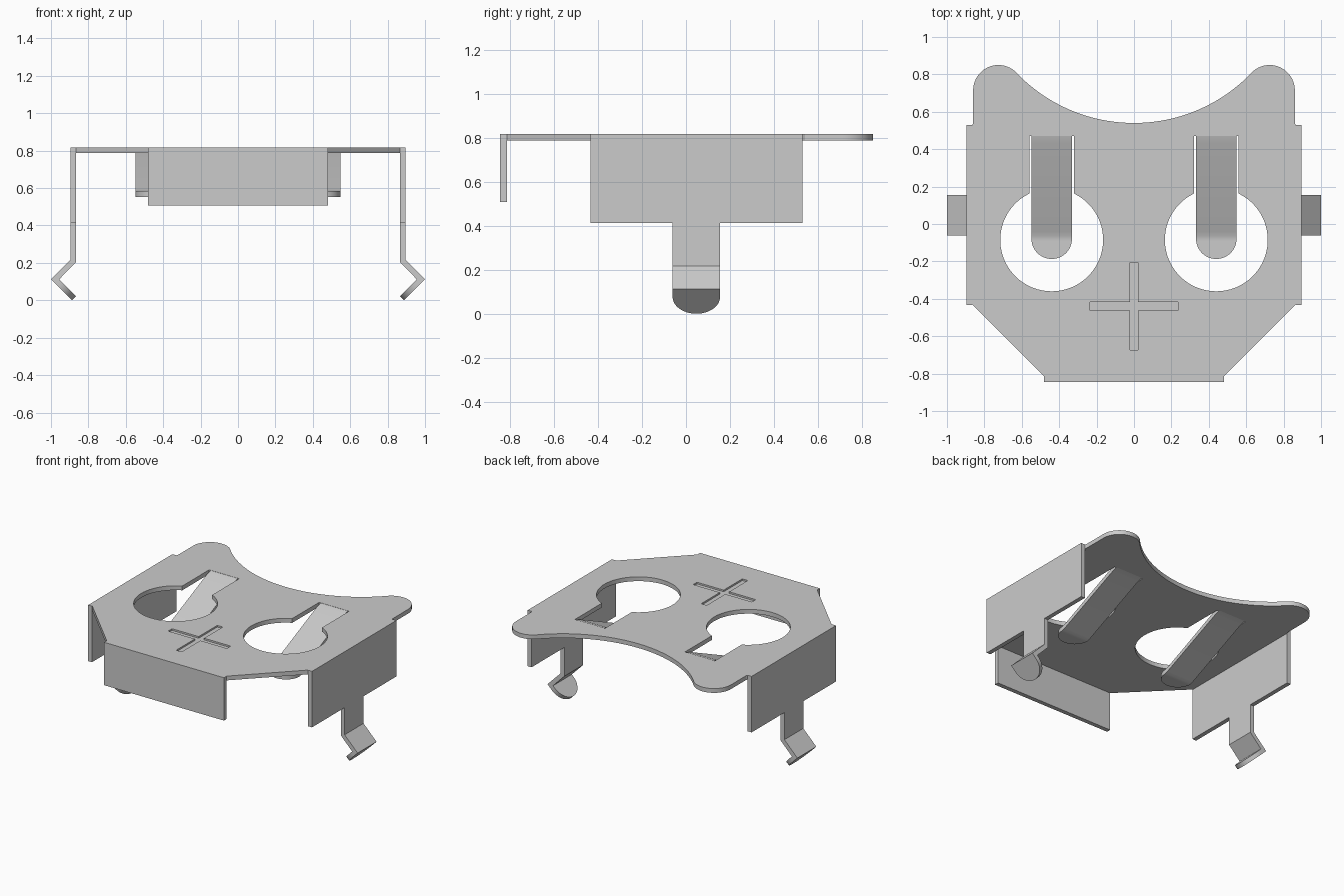
import bpy, bmesh, math

cube = bpy.data.objects.get("Cube")
if cube:
    bpy.data.objects.remove(cube, do_unlink=True)

TOP, BOT = 0.818, 0.787      # upper and lower faces of the sheet
T = TOP - BOT

metal = bpy.data.materials.new("brushed grey metal")
metal.use_nodes = True
GREY = (0.6, 0.6, 0.6, 1)
metal.diffuse_color = GREY
metal.node_tree.nodes["Principled BSDF"].inputs["Base Color"].default_value = GREY


def add_object(name, bm):
    bmesh.ops.recalc_face_normals(bm, faces=bm.faces)
    mesh = bpy.data.meshes.new(name)
    bm.to_mesh(mesh)
    bm.free()
    mesh.materials.append(metal)
    obj = bpy.data.objects.new(name, mesh)
    bpy.context.collection.objects.link(obj)
    return obj


def smooth(obj):
    bpy.ops.object.select_all(action='DESELECT')
    obj.select_set(True)
    bpy.context.view_layer.objects.active = obj
    bpy.ops.object.shade_smooth_by_angle(angle=math.radians(20))


def arc(cx, cy, r, a0, a1, n):
    """Points on an arc, angles in degrees."""
    angles = [math.radians(a0 + (a1 - a0) * i / n) for i in range(n + 1)]
    return [(cx + r * math.cos(a), cy + r * math.sin(a)) for a in angles]


def sheet(name, loops, z0, z1):
    """Flat sheet from an outer loop and hole loops."""
    curve = bpy.data.curves.new(name + "_outline", 'CURVE')
    curve.dimensions = '2D'
    curve.fill_mode = 'BOTH'
    curve.extrude = (z1 - z0) / 2
    for loop in loops:
        spline = curve.splines.new('POLY')
        spline.points.add(len(loop) - 1)
        for p, (x, y) in zip(spline.points, loop):
            p.co = (x, y, 0, 1)
        spline.use_cyclic_u = True
    temp = bpy.data.objects.new(name + "_outline", curve)
    bpy.context.collection.objects.link(temp)
    deps = bpy.context.evaluated_depsgraph_get()
    mesh = bpy.data.meshes.new_from_object(temp.evaluated_get(deps))
    bm = bmesh.new()
    bm.from_mesh(mesh)
    bpy.data.objects.remove(temp, do_unlink=True)
    bpy.data.curves.remove(curve)
    bpy.data.meshes.remove(mesh)
    bmesh.ops.remove_doubles(bm, verts=bm.verts, dist=1e-4)
    bmesh.ops.translate(bm, verts=bm.verts, vec=(0, 0, (z0 + z1) / 2))
    return add_object(name, bm)


def box(name, lo, hi):
    bm = bmesh.new()
    bmesh.ops.create_cube(bm, size=1)
    for v in bm.verts:
        v.co = [lo[i] + (v.co[i] + 0.5) * (hi[i] - lo[i]) for i in range(3)]
    return add_object(name, bm)


def bent_strip(name, rows, place):
    """Loft a strip through (outer point, inner point, half width) rows."""
    bm = bmesh.new()
    prev = None
    for outer, inner, w in rows:
        ring = [bm.verts.new(place(p, s)) for p, s in
                ((outer, -w), (outer, w), (inner, w), (inner, -w))]
        if prev:
            for i in range(4):
                j = (i + 1) % 4
                bm.faces.new((prev[i], prev[j], ring[j], ring[i]))
        else:
            bm.faces.new(ring)
        prev = ring
    bm.faces.new(prev)
    obj = add_object(name, bm)
    smooth(obj)
    return obj


def round_tip(o0, o1, i0, i1, w, n=12):
    """Rows narrowing along a half circle from the first to the last points."""
    rows = []
    for k in range(n + 1):
        a = math.pi / 2 * k / n
        t = math.sin(a)
        mix = lambda p, q: tuple(u + (v - u) * t for u, v in zip(p, q))
        rows.append((mix(o0, o1), mix(i0, i1), max(w * math.cos(a), 0.002)))
    return rows


# Top plate: right half of the outline, then mirrored
W = 0.108
half = [(0.48, -0.815), (0.865, -0.43), (0.865, 0.53), (0.86, 0.54)]
half += arc(0.725, 0.715, 0.135, 0, 136.2, 20)
half += arc(0, 1.41, 0.87, -43.8, -90, 20)[1:]
outline = half + [(-x, y) for x, y in reversed(half[:-1])]

# Round openings, each with a slot for the spring tongue
open_angle = math.degrees(math.acos(0.12 / 0.275))
hole = arc(0.44, -0.085, 0.275, 180 - open_angle, 360 + open_angle, 56)
hole += [(0.56, 0.47), (0.32, 0.47)]
plate = sheet("top_plate", [outline, hole, [(-x, y) for x, y in hole]], BOT, TOP)

# Shallow cross-shaped recess
L, B, CY = 0.235, 0.022, -0.44
quarter = [(L, -B), (L, B), (B, B)]
cross = []
for k in range(4):
    c, s = ((1, 0), (0, 1), (-1, 0), (0, -1))[k]
    cross += [(c * x - s * y, CY + s * x + c * y) for x, y in quarter]
cutter = sheet("recess_cutter", [cross], TOP - 0.012, TOP + 0.05)
cutter.hide_render = True
mod = plate.modifiers.new("recess", 'BOOLEAN')
mod.operation = 'DIFFERENCE'
mod.solver = 'EXACT'
mod.object = cutter
bpy.context.view_layer.objects.active = plate
bpy.ops.object.modifier_apply(modifier=mod.name)
bpy.data.objects.remove(cutter, do_unlink=True)
smooth(plate)

# Front flange
box("front_flange", (-0.48, -0.846, 0.508), (0.48, -0.815, TOP))

for side, s in (("left", 1), ("right", -1)):
    # Side flange
    xs = sorted((s * 0.865, s * 0.896))
    box(side + "_flange", (xs[0], -0.434, 0.413), (xs[1], 0.53, TOP))

    # Snap leg: straight, kinked outward, then back in to a rounded tip
    leg = [((0.896, 0.413), (0.865, 0.413), W),
           ((0.896, 0.217), (0.865, 0.205), W),
           ((1.0, 0.112), (0.956, 0.112), W)]
    leg += round_tip((0.965, 0.077), (0.888, 0.0),
                     (0.943, 0.099), (0.866, 0.022), W)
    bent_strip(side + "_snap_leg", leg,
               lambda p, w: (s * p[0], 0.047 + w, p[1]))

    # Spring tongue: slopes down into the opening, flat rounded end
    tongue = [((0.475, TOP), (0.475, BOT), W),
              ((0.43, TOP - 0.012), (0.435, BOT - 0.012), W),
              ((-0.04, 0.596), (-0.05, 0.562), W),
              ((-0.065, 0.587), (-0.072, 0.554), W)]
    tongue += round_tip((-0.08, 0.584), (-0.187, 0.584),
                        (-0.08, 0.552), (-0.187, 0.552), W)
    bent_strip(side + "_spring_tongue", tongue,
               lambda p, w: (s * 0.44 + w, p[0], p[1]))
